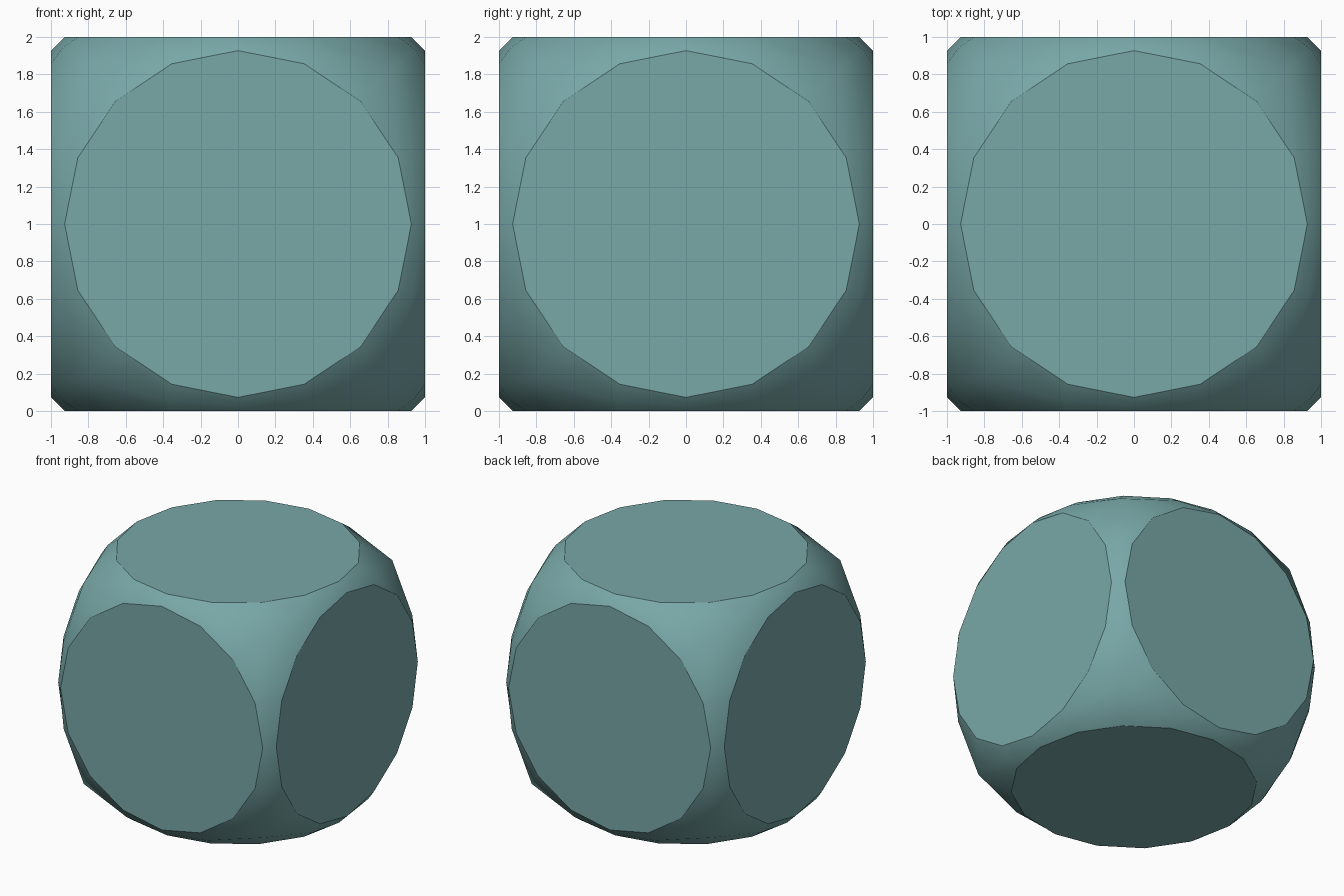
import bpy, bmesh, math
from mathutils import Matrix, Vector

if "Cube" in bpy.data.objects:
    bpy.data.objects.remove(bpy.data.objects["Cube"])

R = 0.927                      # radius of the flat 16-sided discs
MID, NEAR, CORNER = 0.9635, 0.94, 0.832

def rounded_point(k):
    """Point on the rim shared with the neighbouring sides, one per disc corner."""
    q = round(k / 4) % 4 if k % 4 != 2 else k // 4
    local = k - 4 * q
    if k % 4 == 2:
        p = Vector((CORNER, CORNER, CORNER))
    elif local in (0, 16):
        p = Vector((MID, 0, MID))
    else:
        side = -1 if local in (-1, 15) else 1
        p = Vector((NEAR, 0.365 * side, NEAR))
    return Matrix.Rotation(q * math.pi / 2, 3, 'Z') @ p

bm = bmesh.new()

# Six sides: flat disc plus a smooth skirt reaching the cube's edges and corners
turns = [Matrix.Rotation(i * math.pi / 2, 3, 'X') for i in range(4)]
turns += [Matrix.Rotation(s * math.pi / 2, 3, 'Y') for s in (-1, 1)]
for turn in turns:
    angles = [k * math.pi / 8 for k in range(16)]
    disc = [bm.verts.new(turn @ Vector((R * math.cos(a), R * math.sin(a), 1))) for a in angles]
    rim = [bm.verts.new(turn @ rounded_point(k)) for k in range(16)]
    cap = bm.faces.new(disc)
    for k in range(16):
        n = (k + 1) % 16
        bm.faces.new((disc[k], rim[k], rim[n], disc[n])).smooth = True
    for e in cap.edges:
        e.smooth = False

# Weld the sides together and stand the body on the ground
bmesh.ops.remove_doubles(bm, verts=bm.verts, dist=0.001)
bmesh.ops.recalc_face_normals(bm, faces=bm.faces)
bmesh.ops.translate(bm, verts=bm.verts, vec=(0, 0, 1))

mesh = bpy.data.meshes.new("rounded_cube")
bm.to_mesh(mesh)
bm.free()
body = bpy.data.objects.new("rounded_cube", mesh)
bpy.context.collection.objects.link(body)

# Muted teal finish
mat = bpy.data.materials.new("teal")
mat.diffuse_color = (0.19, 0.39, 0.39, 1)
mat.use_nodes = True
mat.node_tree.nodes["Principled BSDF"].inputs["Base Color"].default_value = mat.diffuse_color
mesh.materials.append(mat)
